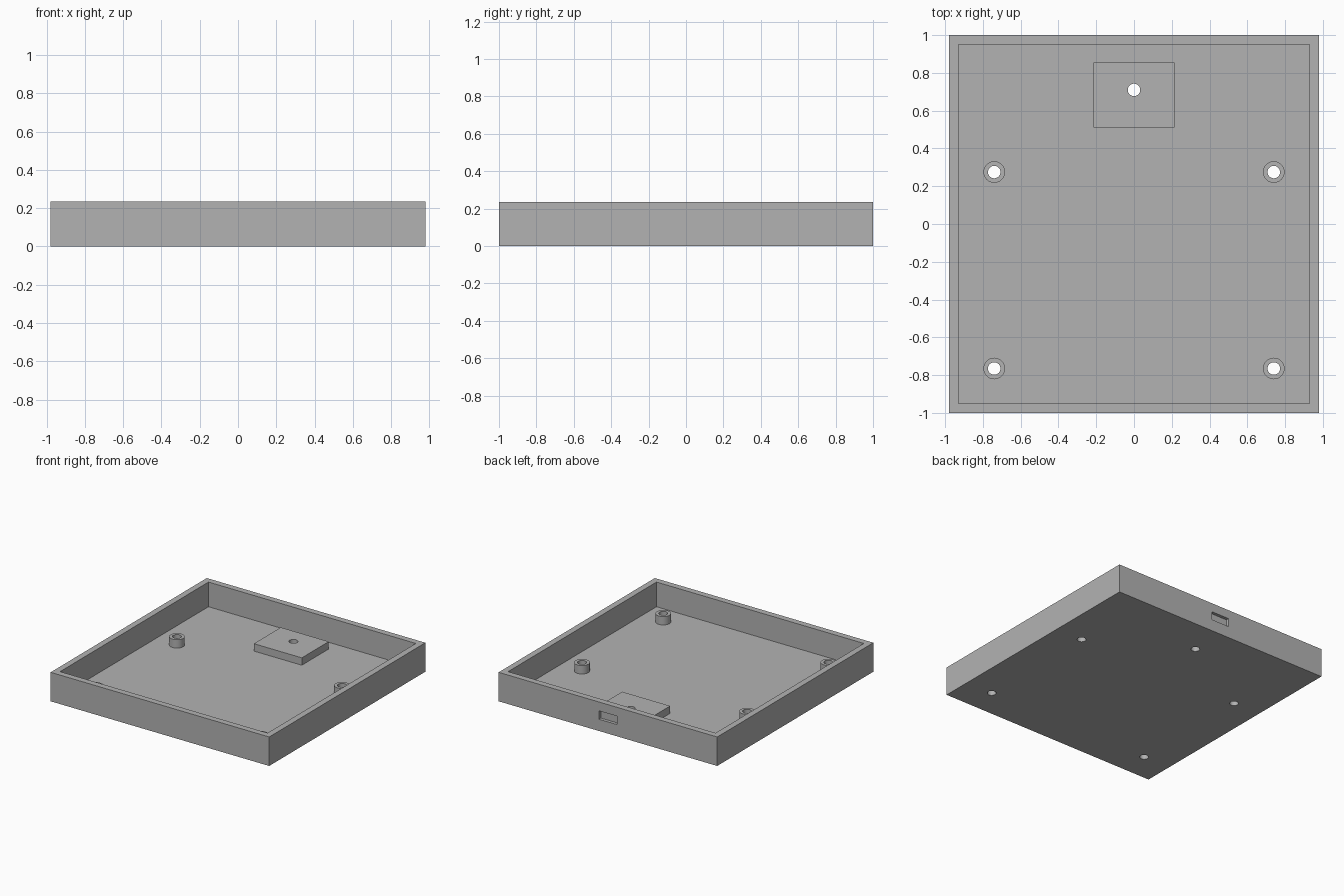
import bpy
from math import radians

if "Cube" in bpy.data.objects:
    bpy.data.objects.remove(bpy.data.objects["Cube"], do_unlink=True)

# Main dimensions
WIDTH, LENGTH, HEIGHT = 1.96, 2.0, 0.235
WALL, FLOOR = 0.05, 0.035
HOLE_R, POST_R = 0.033, 0.057
POST_TOP, PAD_TOP = 0.103, 0.095
POSTS = {(x, y): f"{end}_{side}_post"
         for y, end in ((0.275, "back"), (-0.765, "front"))
         for x, side in ((0.74, "left"), (-0.74, "right"))}
PAD_HOLE = (0, 0.71)

# Single grey plastic
grey = bpy.data.materials.new("grey_plastic")
grey.use_nodes = True
colour = (0.45, 0.45, 0.45, 1)
grey.diffuse_color = colour
grey.node_tree.nodes["Principled BSDF"].inputs["Base Color"].default_value = colour


def box(name, x, y, z):
    """Box spanning the given (low, high) ranges."""
    spans = (x, y, z)
    bpy.ops.mesh.primitive_cube_add(size=1, location=[(a + b) / 2 for a, b in spans])
    ob = bpy.context.object
    ob.name = name
    ob.scale = [b - a for a, b in spans]
    bpy.ops.object.transform_apply(location=True, rotation=False, scale=True)
    ob.data.materials.append(grey)
    return ob


def cylinder(name, centre, radius, z0, z1):
    bpy.ops.mesh.primitive_cylinder_add(vertices=48, radius=radius, depth=z1 - z0,
                                        location=(*centre, (z0 + z1) / 2))
    ob = bpy.context.object
    ob.name = name
    ob.data.materials.append(grey)
    return ob


def cut(target, *cutters):
    """Subtract each cutter from the target and remove it."""
    for cutter in cutters:
        mod = target.modifiers.new("cut", "BOOLEAN")
        mod.operation, mod.solver, mod.object = "DIFFERENCE", "EXACT", cutter
        bpy.context.view_layer.objects.active = target
        bpy.ops.object.modifier_apply(modifier=mod.name)
        bpy.data.objects.remove(cutter, do_unlink=True)


def smooth(ob):
    bpy.ops.object.select_all(action="DESELECT")
    ob.select_set(True)
    bpy.context.view_layer.objects.active = ob
    bpy.ops.object.shade_smooth_by_angle(angle=radians(30))


def drill(centre):
    return cylinder("hole_cutter", centre, HOLE_R, -0.1, 0.3)


# Open tray with floor holes and a shallow recess in the back wall
hx, hy = WIDTH / 2, LENGTH / 2
tray = box("tray", (-hx, hx), (-hy, hy), (0, HEIGHT))
cut(tray,
    box("cavity_cutter", (WALL - hx, hx - WALL), (WALL - hy, hy - WALL), (FLOOR, 0.4)),
    box("recess_cutter", (-0.08, 0.08), (hy - WALL / 2, hy + 0.1), (PAD_TOP, 0.163)),
    *[drill(c) for c in (*POSTS, PAD_HOLE)])
smooth(tray)

# Four hollow mounting posts
for centre, name in POSTS.items():
    post = cylinder(name, centre, POST_R, FLOOR, POST_TOP)
    cut(post, drill(centre))
    smooth(post)

# Raised pad near the back wall
pad = box("raised_pad", (-0.215, 0.215), (0.51, 0.855), (FLOOR, PAD_TOP))
cut(pad, drill(PAD_HOLE))
smooth(pad)
